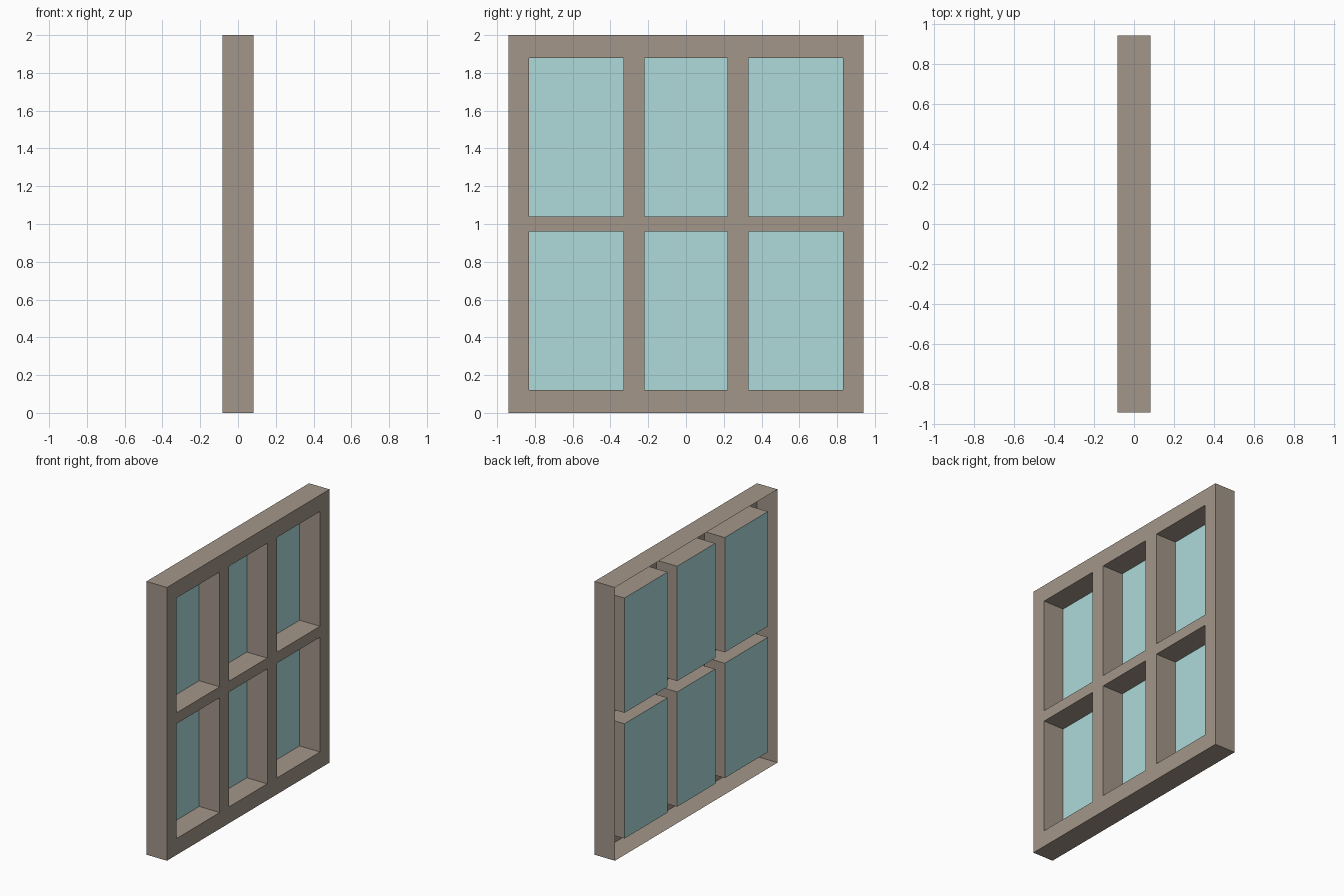
import bpy, bmesh

if "Cube" in bpy.data.objects:
    bpy.data.objects.remove(bpy.data.objects["Cube"])

X = 0.083                                             # half depth of the frame
YS = [-0.94, -0.83, -0.33, -0.22, 0.22, 0.33, 0.83, 0.94]   # stile and mullion edges
ZS = [0.0, 0.12, 0.96, 1.04, 1.88, 2.0]               # rail edges


def material(name, color):
    m = bpy.data.materials.new(name)
    m.diffuse_color = (*color, 1)
    m.use_nodes = True
    m.node_tree.nodes["Principled BSDF"].inputs["Base Color"].default_value = m.diffuse_color
    return m


def finish(bm, name, mat):
    mesh = bpy.data.meshes.new(name)
    bm.to_mesh(mesh)
    bm.free()
    mesh.materials.append(mat)
    obj = bpy.data.objects.new(name, mesh)
    bpy.context.collection.objects.link(obj)
    return obj


def cell(bm, x, i, j):
    """Rectangle between grid lines i and j, facing +x."""
    y0, y1, z0, z1 = YS[i], YS[i + 1], ZS[j], ZS[j + 1]
    corners = [(y0, z0), (y1, z0), (y1, z1), (y0, z1)]
    return bm.faces.new([bm.verts.new((x, y, z)) for y, z in corners])


cells = [(i, j) for i in range(len(YS) - 1) for j in range(len(ZS) - 1)]
openings = [(i, j) for i, j in cells if i % 2 and j % 2]

# Frame: pierced face on +x, outer walls and reveals run back, open on -x
bm = bmesh.new()
for i, j in cells:
    if (i, j) not in openings:
        cell(bm, X, i, j)
bmesh.ops.remove_doubles(bm, verts=bm.verts, dist=0.001)
rim = [e for e in bm.edges if e.is_boundary]
walls = bmesh.ops.extrude_edge_only(bm, edges=rim)["geom"]
bmesh.ops.translate(bm, vec=(-2 * X, 0, 0),
                    verts=[v for v in walls if isinstance(v, bmesh.types.BMVert)])
bmesh.ops.recalc_face_normals(bm, faces=bm.faces)
# Keep the pierced face pointing to +x
face = max(bm.faces, key=lambda f: f.calc_center_median().x)
if face.normal.x < 0:
    bmesh.ops.reverse_faces(bm, faces=bm.faces)
finish(bm, "window_frame", material("frame_brown", (0.366, 0.305, 0.25)))

# Glass: one pane closing the back of each opening
glass = material("pale_glass", (0.42, 0.708, 0.70))
for n, (i, j) in enumerate(openings, 1):
    bm = bmesh.new()
    cell(bm, -X, i, j)
    finish(bm, f"glass_pane_{n}", glass)
